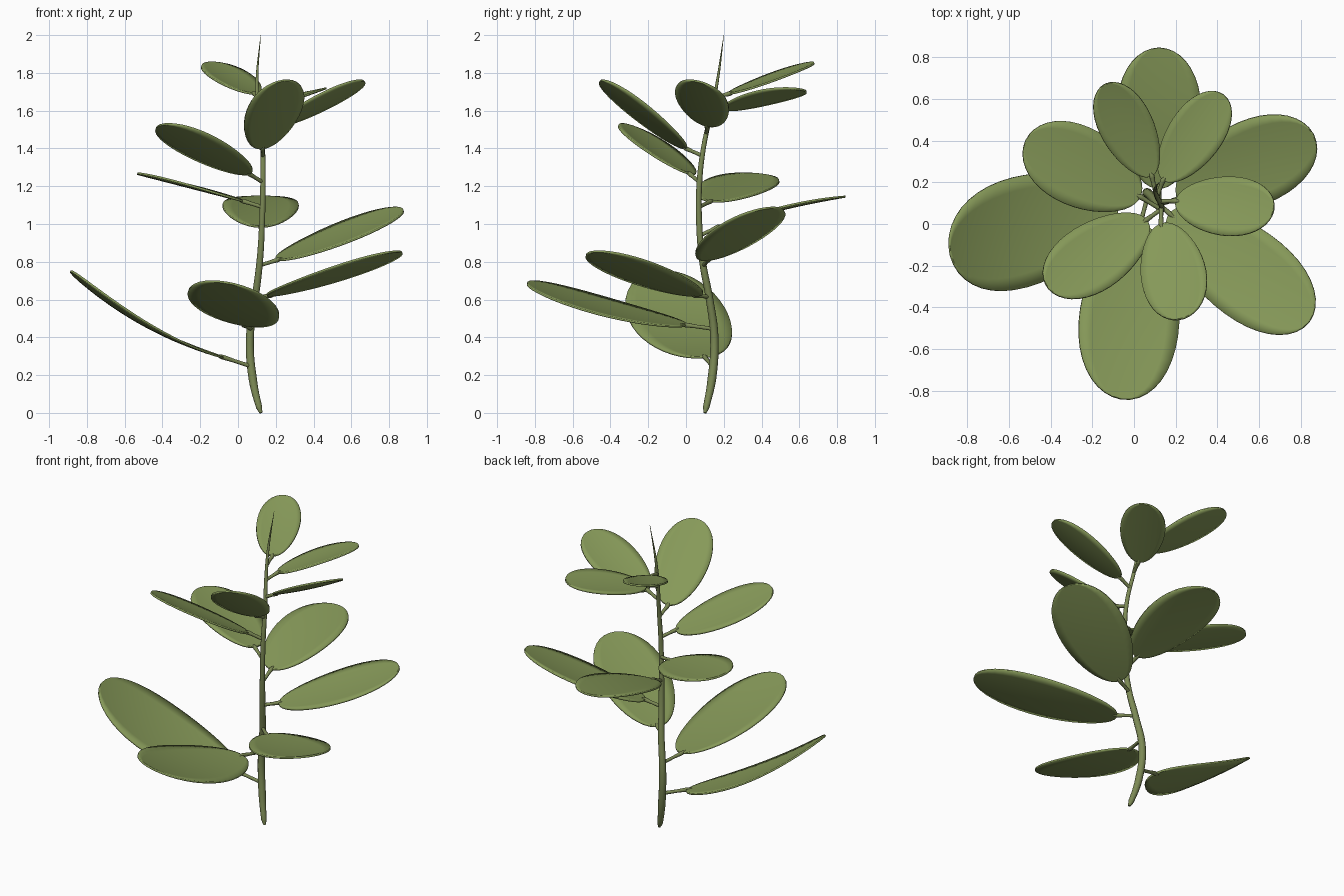
import bpy, bmesh, math
from mathutils import Vector

if "Cube" in bpy.data.objects:
    bpy.data.objects.remove(bpy.data.objects["Cube"])

green = bpy.data.materials.new("leaf_green")
green.diffuse_color = (0.24, 0.32, 0.10, 1)
green.use_nodes = True
green.node_tree.nodes["Principled BSDF"].inputs["Base Color"].default_value = green.diffuse_color
stem_green = bpy.data.materials.new("stem_green")
stem_green.diffuse_color = (0.20, 0.25, 0.09, 1)
stem_green.use_nodes = True
stem_green.node_tree.nodes["Principled BSDF"].inputs["Base Color"].default_value = stem_green.diffuse_color

# Stem path: x, y, z, radius
STEM = [(.122, .10, 0, .008), (.112, .107, .03, .017), (.078, .137, .18, .023), (.063, .15, .4, .022),
        (.09, .125, .6, .020), (.115, .088, .8, .018), (.127, .07, 1.0, .016),
        (.132, .07, 1.2, .015), (.13, .092, 1.4, .013), (.108, .135, 1.6, .011),
        (.10, .165, 1.75, .008), (.12, .20, 2.0, .001)]


def stem_at(z):
    for a, b in zip(STEM, STEM[1:]):
        if a[2] <= z <= b[2]:
            return Vector(a[:3]).lerp(Vector(b[:3]), (z - a[2]) / (b[2] - a[2]))


def tube(name, pts, mat):
    cu = bpy.data.curves.new(name, 'CURVE')
    cu.dimensions = '3D'
    cu.bevel_depth = 1.0
    cu.bevel_resolution = 3
    cu.resolution_u = 5
    cu.use_fill_caps = True
    sp = cu.splines.new('BEZIER')
    sp.bezier_points.add(len(pts) - 1)
    for bp, p in zip(sp.bezier_points, pts):
        bp.co = p[:3]
        bp.radius = p[3]
        bp.handle_left_type = bp.handle_right_type = 'AUTO'
    cu.materials.append(mat)
    ob = bpy.data.objects.new(name, cu)
    bpy.context.collection.objects.link(ob)


def leaf(i, z, base, tip, width, roll, bow):
    base, tip = Vector(base), Vector(tip)
    axis = tip - base
    flat = Vector((axis.x, axis.y, 0)).normalized()
    r = math.radians(roll)
    side = Vector((-flat.y, flat.x, 0)) * math.cos(r) + Vector((0, 0, math.sin(r)))
    up = axis.cross(side).normalized()
    side = up.cross(axis).normalized()
    # Blade: obovate outline, gently bowed and cupped
    bm = bmesh.new()
    nu, nv = 20, 8
    rows = []
    for k in range(nu + 1):
        th = math.pi * (0.03 + 0.965 * k / nu)
        u = (1 - math.cos(th)) / 2
        w = width * math.sin(th) * (1 - 0.13 * math.cos(th))
        row = []
        for j in range(nv + 1):
            v = 2 * j / nv - 1
            lift = -bow * 4 * u * (1 - u) + 0.012 * (v * w / width) ** 2
            row.append(bm.verts.new(base + axis * u + side * v * w + up * lift))
        rows.append(row)
    for a, b in zip(rows, rows[1:]):
        for j in range(nv):
            bm.faces.new((a[j], b[j], b[j + 1], a[j + 1]))
    bmesh.ops.recalc_face_normals(bm, faces=bm.faces)
    for f in bm.faces:
        f.smooth = True
    me = bpy.data.meshes.new(f"leaf_{i}")
    bm.to_mesh(me)
    bm.free()
    me.materials.append(green)
    ob = bpy.data.objects.new(f"leaf_{i}", me)
    bpy.context.collection.objects.link(ob)
    sol = ob.modifiers.new("thickness", 'SOLIDIFY')
    sol.thickness = 0.011
    sol.offset = 0
    # Petiole joining the stem to the blade
    s = stem_at(z)
    m = s.lerp(base, 0.6)
    e = base + axis * 0.05 - up * bow * 0.19
    tube(f"petiole_{i}", [(*s, .011), (*m, .010), (*base, .013), (*e, .004)], stem_green)


tube("stem", STEM, stem_green)

# Leaves: stem height, blade base, blade tip, half width, roll, bow
LEAVES = [
    (.245, (-.08, .10, .295), (-.88, -.15, .75), .262, -8, .06),
    (.445, (.03, .0, .465), (-.06, -.84, .69), .242, -10, .03),
    (.615, (.17, .05, .62), (.84, -.47, .855), .215, 1, .02),
    (.78, (.21, .12, .81), (.86, .43, 1.085), .205, 7, .015),
    (.94, (.12, .17, .985), (.12, .845, 1.145), .20, 0, -.012),
    (1.09, (.03, .13, 1.12), (-.52, .40, 1.262), .19, 6.5, 0),
    (1.22, (.06, .02, 1.265), (-.41, -.31, 1.525), .165, 13, .01),
    (1.36, (.13, .0, 1.40), (.24, -.452, 1.76), .158, 11, .01),
    (1.48, (.20, .11, 1.52), (.67, .065, 1.755), .146, -16, .01),
    (1.58, (.14, .21, 1.605), (.43, .62, 1.71), .132, -10, .0),
    (1.67, (.085, .23, 1.69), (-.14, .67, 1.855), .128, 0, .01),
]
for i, args in enumerate(LEAVES, 1):
    leaf(i, *args)
